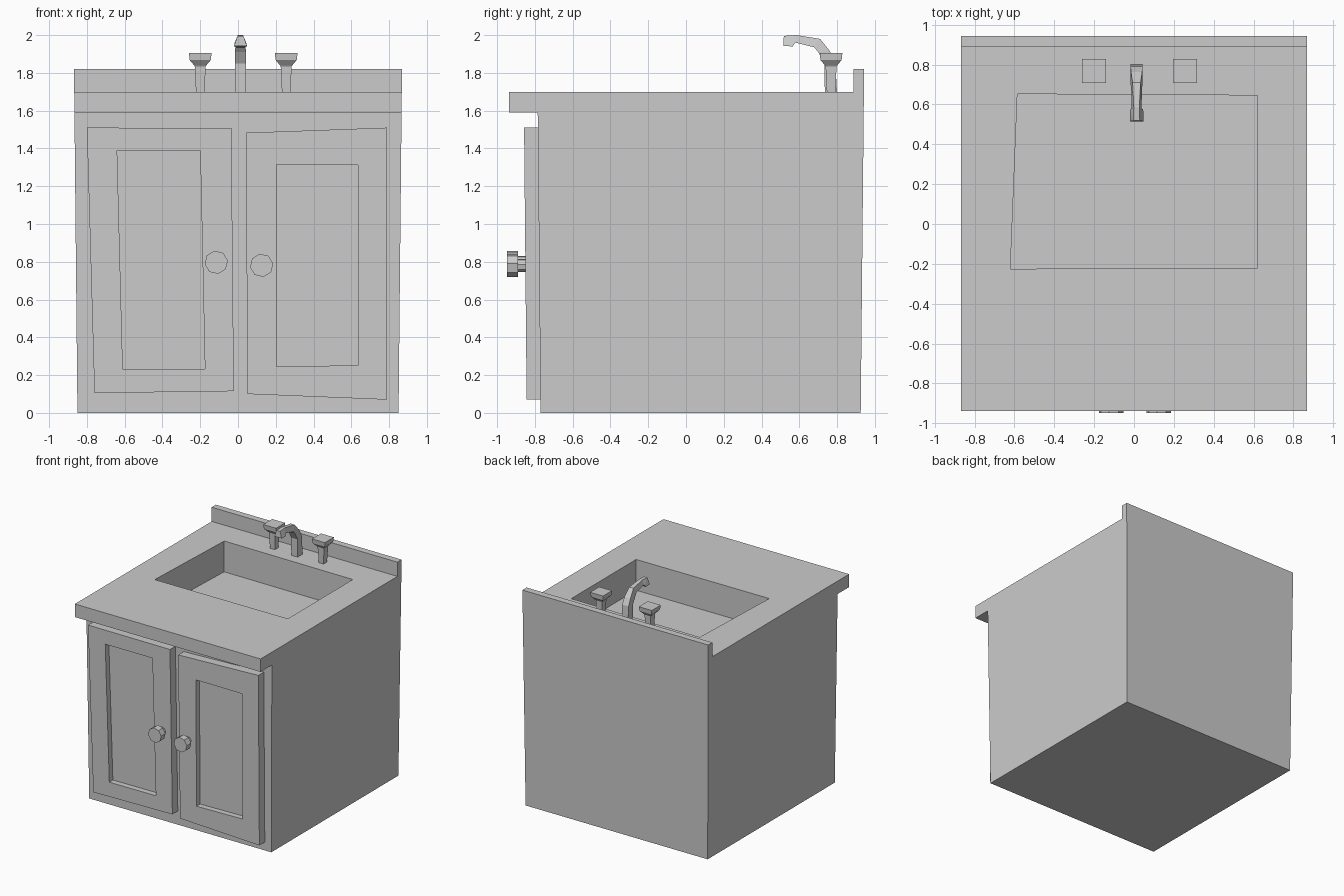
import bpy, bmesh, math

if "Cube" in bpy.data.objects:
    bpy.data.objects.remove(bpy.data.objects["Cube"])

# One plain grey for everything
grey = bpy.data.materials.new("plain_grey")
grey.diffuse_color = (0.6, 0.6, 0.6, 1)
grey.use_nodes = True
grey.node_tree.nodes["Principled BSDF"].inputs["Base Color"].default_value = grey.diffuse_color


def make(name, bm):
    bmesh.ops.recalc_face_normals(bm, faces=bm.faces)
    mesh = bpy.data.meshes.new(name)
    bm.to_mesh(mesh)
    bm.free()
    mesh.materials.append(grey)
    ob = bpy.data.objects.new(name, mesh)
    bpy.context.collection.objects.link(ob)
    return ob


def loft(name, rings, caps=True):
    """Skin a list of equal-length point rings, optionally capping both ends."""
    bm = bmesh.new()
    loops = [[bm.verts.new(p) for p in ring] for ring in rings]
    for a, b in zip(loops, loops[1:]):
        for i in range(len(a)):
            j = (i + 1) % len(a)
            bm.faces.new((a[i], a[j], b[j], b[i]))
    if caps:
        bm.faces.new(loops[0])
        bm.faces.new(loops[-1])
    return make(name, bm)


# Cabinet with countertop and splashback: side profile, slightly tapered downwards
profile = [(-.77, 0), (-.785, 1.59), (-.937, 1.59), (-.937, 1.70),
           (.887, 1.70), (.887, 1.82), (.943, 1.82), (.925, 0)]
cabinet = loft("cabinet", [[(s * (.85 + .017 * min(z / 1.7, 1)), y, z) for y, z in profile]
                           for s in (-1, 1)])

# Basin cut into the countertop
basin = [(-.585, .652), (.62, .645), (.62, -.22), (-.62, -.225)]
cutter = loft("basin_cutter", [[(x, y, z) for x, y in basin] for z in (1.44, 1.9)])
cut = cabinet.modifiers.new("basin", 'BOOLEAN')
cut.operation, cut.solver, cut.object = 'DIFFERENCE', 'EXACT', cutter
bpy.context.view_layer.objects.active = cabinet
bpy.ops.object.modifier_apply(modifier=cut.name)
bpy.data.objects.remove(cutter)


# Hand-cut doors: framed slabs with a recessed panel, leaning with the cabinet front
def door(name, outer, inner):
    def ring(pts, out):
        return [(x, -.77 - .0094 * z - out, z) for x, z in pts]
    loft(name, [ring(outer, -.004), ring(outer, .073), ring(inner, .073), ring(inner, .025)])


door("left_door",
     [(-.80, 1.51), (-.035, 1.508), (-.022, .115), (-.76, .105)],
     [(-.64, 1.39), (-.20, 1.39), (-.175, .232), (-.61, .23)])
door("right_door",
     [(.042, 1.483), (.79, 1.51), (.79, .07), (.05, .10)],
     [(.205, 1.315), (.635, 1.313), (.635, .252), (.205, .245)])


# Octagonal door knobs on thin stems
def knob(name, x, z):
    def ring(y, r):
        return [(x + r * math.cos(a), y, z + r * math.sin(a))
                for a in (math.tau * (i + .2) / 8 for i in range(8))]
    loft(name, [ring(-.80, .035), ring(-.89, .035), ring(-.89, .062), ring(-.948, .062)])


knob("left_knob", -.115, .797)
knob("right_knob", .125, .781)


# Tap handles: square flared posts with block heads
def tap(name, x, y=.768):
    levels = [(1.69, .022), (1.835, .029), (1.842, .034), (1.868, .056), (1.905, .06)]
    loft(name, [[(x + sx * r, y + sy * r, z) for sx, sy in
                 ((-1, -1), (1, -1), (1, 1), (-1, 1))] for z, r in levels])


tap("left_tap", -.20)
tap("right_tap", .255)

# Spout: sections of (lower y, z), (upper y, z), lower and upper half widths
sections = [((.735, 1.69), (.80, 1.69), .03, .03),
            ((.733, 1.85), (.79, 1.86), .03, .03),
            ((.70, 1.91), (.762, 1.915), .03, .028),
            ((.68, 1.935), (.71, 1.98), .027, .02),
            ((.58, 1.96), (.585, 2.0), .025, .014),
            ((.575, 1.955), (.518, 1.996), .032, .016),
            ((.565, 1.94), (.515, 1.943), .034, .034)]
cx = .013
loft("spout", [[(cx - wl, *lo), (cx + wl, *lo), (cx + wu, *up), (cx - wu, *up)]
               for lo, up, wl, wu in sections])
